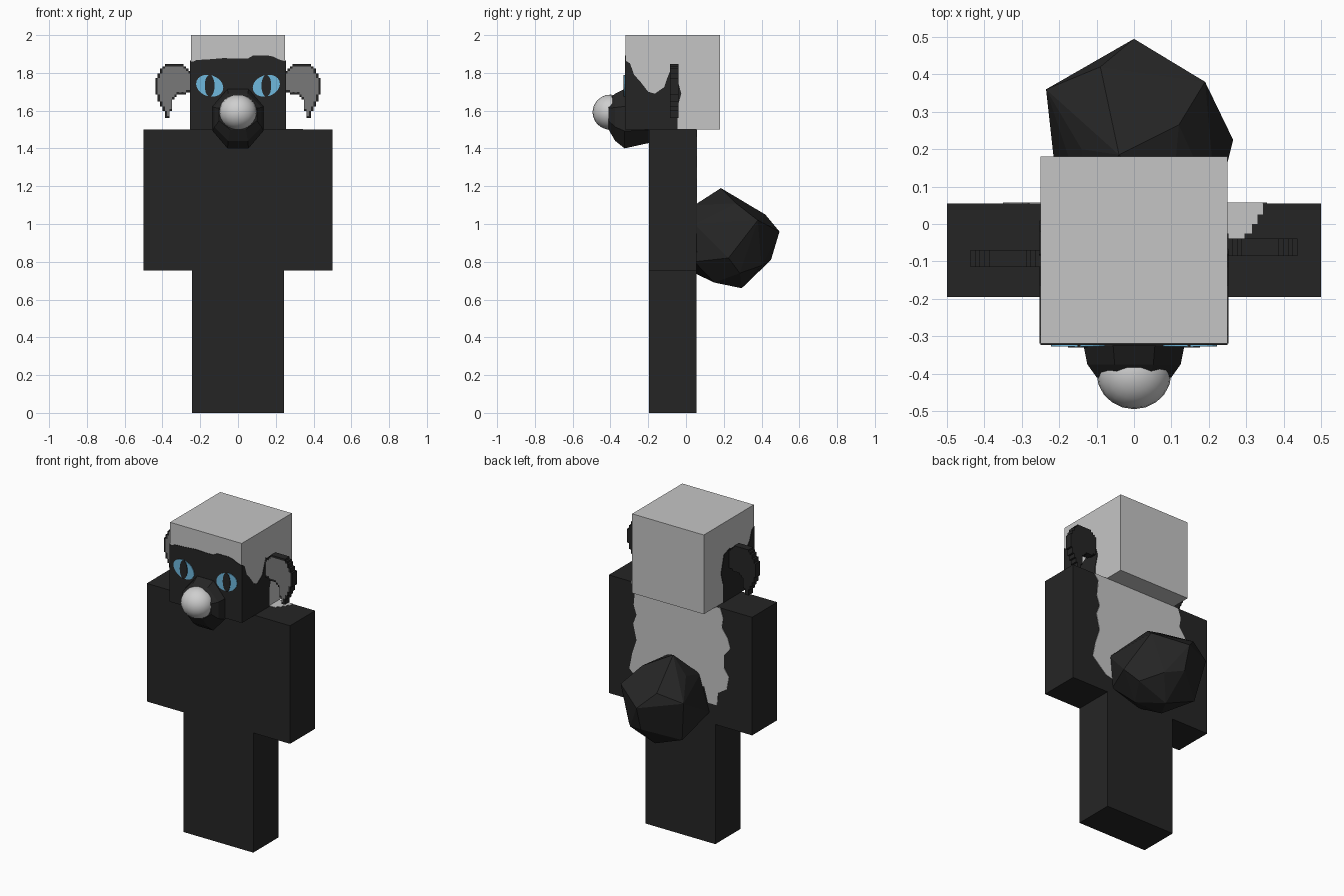
import bpy, bmesh, math
from mathutils import Vector

if "Cube" in bpy.data.objects:
    bpy.data.objects.remove(bpy.data.objects["Cube"])


def material(name, rgb):
    m = bpy.data.materials.new(name)
    m.diffuse_color = (*rgb, 1)
    m.use_nodes = True
    m.node_tree.nodes["Principled BSDF"].inputs["Base Color"].default_value = m.diffuse_color
    return m


DARK = material("charcoal fur", (0.0185, 0.0185, 0.0185))
LIGHT = material("light grey fur", (0.56, 0.56, 0.56))
NOSE = material("pale nose", (0.62, 0.62, 0.62))
INNER = material("inner ear grey", (0.19, 0.19, 0.19))
BLUE = material("eye blue", (0.157, 0.479, 0.73))


def finish(bm, name, *mats):
    bmesh.ops.recalc_face_normals(bm, faces=bm.faces[:])
    me = bpy.data.meshes.new(name)
    bm.to_mesh(me)
    bm.free()
    for m in mats:
        me.materials.append(m)
    ob = bpy.data.objects.new(name, me)
    bpy.context.collection.objects.link(ob)
    return ob


def box(name, lo, hi, mat):
    bm = bmesh.new()
    bmesh.ops.create_cube(bm, size=1)
    for v in bm.verts:
        v.co = Vector([lo[i] if v.co[i] < 0 else hi[i] for i in range(3)])
    return finish(bm, name, mat)


def plate(name, pts, place, thick, mat):
    """Thin raised marking; place(u, v, d) maps the outline onto a surface."""
    bm = bmesh.new()
    a = [bm.verts.new(place(u, v, 0)) for u, v in pts]
    b = [bm.verts.new(place(u, v, thick)) for u, v in pts]
    bm.faces.new(a)
    bm.faces.new(b)
    for i in range(len(pts)):
        j = (i + 1) % len(pts)
        bm.faces.new((a[i], a[j], b[j], b[i]))
    return finish(bm, name, mat)


def inside(x, z, poly):
    hit = False
    for (x1, z1), (x2, z2) in zip(poly, poly[1:] + poly[:1]):
        if (z1 > z) != (z2 > z) and x < (x2 - x1) * (z - z1) / (z2 - z1) + x1:
            hit = not hit
    return hit


# Blocky body
box("head", (-0.25, -0.32, 1.5), (0.25, 0.18, 2.0), LIGHT)
box("torso", (-0.25, -0.195, 0.755), (0.25, 0.055, 1.5), DARK)
for s, side in ((-1, "left"), (1, "right")):
    xs = sorted((s * 0.25, s * 0.5))
    box(side + "_arm", (xs[0], -0.195, 0.755), (xs[1], 0.055, 1.5), DARK)
    xs = sorted((0, s * 0.243))
    box(side + "_leg", (xs[0], -0.195, 0), (xs[1], 0.055, 0.755), DARK)

# Dark face mask on the front and sides of the head
plate("face_mask",
      [(-0.25, 1.5), (0.25, 1.5), (0.25, 1.862), (0.22, 1.87), (0.19, 1.885), (0.16, 1.892),
       (0.08, 1.892), (0.05, 1.875), (-0.08, 1.878), (-0.15, 1.872), (-0.22, 1.868),
       (-0.235, 1.86), (-0.25, 1.86)],
      lambda u, v, d: (u, -0.32 - d, v), 0.003, DARK)
for s, side, back in ((-1, "left", -0.01), (1, "right", -0.045)):
    plate(side + "_cheek_mask",
          [(-0.32, 1.5), (-0.32, 1.865), (-0.296, 1.85), (-0.275, 1.79), (-0.243, 1.755),
           (-0.2, 1.70), (-0.165, 1.69), (-0.115, 1.725), (-0.1, 1.77), (-0.08, 1.82),
           (back - 0.01, 1.80), (back + 0.02, 1.69), (back, 1.62), (back, 1.5)],
          lambda u, v, d, s=s: (s * (0.25 + d), u, v), 0.003, DARK)

# Eyes with tall pupils, tilted outward
for s, side in ((-1, "left"), (1, "right")):
    def ring(rx, rz, tilt, s=s):
        out = []
        for i in range(20):
            t = math.tau * i / 20
            x, z = rx * math.cos(t), rz * math.sin(t)
            out.append((s * (0.15 + x * math.cos(tilt) - z * math.sin(tilt)),
                        1.732 + x * math.sin(tilt) + z * math.cos(tilt)))
        return out
    plate(side + "_eye", ring(0.074, 0.056, 0.35),
          lambda u, v, d: (u, -0.322 - d, v), 0.005, BLUE)
    plate(side + "_pupil", ring(0.026, 0.058, 0),
          lambda u, v, d: (u, -0.324 - d, v), 0.006, DARK)

# Drooping ears with stepped outlines and grey inner side
EAR = [(0.245, 1.81), (0.27, 1.82), (0.30, 1.847), (0.385, 1.847), (0.415, 1.81), (0.437, 1.76),
       (0.437, 1.71), (0.42, 1.65), (0.395, 1.60), (0.385, 1.565), (0.36, 1.565),
       (0.35, 1.65), (0.32, 1.68), (0.245, 1.70)]
STEP = 0.0125
for s, side, y0 in ((-1, "left", -0.115), (1, "right", -0.085)):
    cells = {(i, k) for i in range(16) for k in range(24)
             if inside(0.25 + (i + 0.5) * STEP, 1.56 + (k + 0.5) * STEP, EAR)}
    bm = bmesh.new()

    def quad(corners, idx, s=s):
        f = bm.faces.new([bm.verts.new((s * x, y, z)) for x, y, z in corners])
        f.material_index = idx
    for i, k in cells:
        x, z = 0.25 + i * STEP, 1.56 + k * STEP
        X, Z, y1 = x + STEP, z + STEP, y0 + 0.046
        border = any(n not in cells for n in ((i + 1, k), (i, k + 1), (i, k - 1)))
        quad([(x, y0, z), (X, y0, z), (X, y0, Z), (x, y0, Z)], 0 if border else 1)
        quad([(x, y1, z), (x, y1, Z), (X, y1, Z), (X, y1, z)], 0)
        for n, (ax, az, bx, bz) in (((i + 1, k), (X, z, X, Z)), ((i - 1, k), (x, Z, x, z)),
                                    ((i, k + 1), (X, Z, x, Z)), ((i, k - 1), (x, z, X, z))):
            if n not in cells:
                quad([(ax, y0, az), (ax, y1, az), (bx, y1, bz), (bx, y0, bz)], 0)
    bmesh.ops.remove_doubles(bm, verts=bm.verts[:], dist=0.0005)
    finish(bm, side + "_ear", DARK, INNER)

# Faceted muzzle lofted from octagonal rings: y, half width, bottom, top
bm = bmesh.new()
rings = []
for y, w, lo, hi in ((-0.19, 0.12, 1.43, 1.66), (-0.325, 0.135, 1.40, 1.715),
                     (-0.375, 0.125, 1.44, 1.69), (-0.41, 0.10, 1.50, 1.66)):
    rings.append([bm.verts.new((w * 1.08 * math.cos(a), y,
                                (lo + hi) / 2 + (hi - lo) / 2 * 1.08 * math.sin(a)))
                  for a in [math.tau * (i + 0.5) / 8 for i in range(8)]])
for a, b in zip(rings, rings[1:]):
    for i in range(8):
        j = (i + 1) % 8
        bm.faces.new((a[i], a[j], b[j], b[i]))
bm.faces.new(rings[0])
bm.faces.new(rings[-1])
finish(bm, "muzzle", DARK)

# Round nose
bpy.ops.mesh.primitive_uv_sphere_add(segments=20, ring_count=12, radius=1,
                                     location=(0, -0.40, 1.592))
nose = bpy.context.object
nose.name = "nose"
nose.scale = (0.1, 0.095, 0.093)
nose.data.materials.append(NOSE)
bpy.ops.object.shade_smooth_by_angle()

# Light saddle marking on the back, spilling over one shoulder
plate("back_marking",
      [(0.345, 1.5), (0.315, 1.46), (0.325, 1.36), (0.305, 1.30), (0.328, 1.24), (0.305, 1.14),
       (0.335, 1.05), (0.355, 0.95), (0.30, 0.90), (0.255, 0.86), (0.16, 0.84), (-0.10, 0.92),
       (-0.167, 0.98), (-0.194, 0.88), (-0.257, 0.88), (-0.264, 0.96), (-0.325, 1.0),
       (-0.34, 1.08), (-0.305, 1.13), (-0.305, 1.21), (-0.35, 1.26), (-0.333, 1.32),
       (-0.29, 1.38), (-0.30, 1.44), (-0.28, 1.5)],
      lambda u, v, d: (u, 0.055 + d, v), 0.003, LIGHT)
plate("shoulder_marking",
      [(0.25, 0.055), (0.345, 0.055), (0.345, 0.025), (0.33, 0.025), (0.33, 0.0), (0.315, 0.0),
       (0.315, -0.025), (0.295, -0.025), (0.295, -0.045), (0.25, -0.045)],
      lambda u, v, d: (u, v, 1.5 + d), 0.003, LIGHT)

# Lumpy faceted tail
bm = bmesh.new()
for p in ((-0.04, 0.185, 1.19), (0, 0.495, 0.96), (0.265, 0.225, 0.82), (0.19, 0.38, 1.02),
          (-0.235, 0.36, 1.0), (-0.19, 0.31, 0.74), (0.01, 0.295, 0.66), (-0.09, 0.42, 1.05),
          (0.11, 0.40, 0.78), (0, 0.45, 0.81), (0.12, 0.265, 1.11), (-0.14, 0.2, 1.09),
          (0.1, 0.045, 1.1), (-0.13, 0.045, 1.04), (-0.2, 0.045, 0.82), (0, 0.045, 0.74),
          (0.2, 0.045, 0.8), (0.22, 0.045, 1.0), (0.2, 0.285, 0.74), (-0.08, 0.15, 0.69),
          (0.12, 0.15, 0.69), (-0.21, 0.18, 0.9)):
    bm.verts.new(p)
hull = bmesh.ops.convex_hull(bm, input=bm.verts[:])
loose = [v for v in bm.verts if not v.link_faces]
bmesh.ops.delete(bm, geom=loose, context='VERTS')
finish(bm, "tail", DARK)
